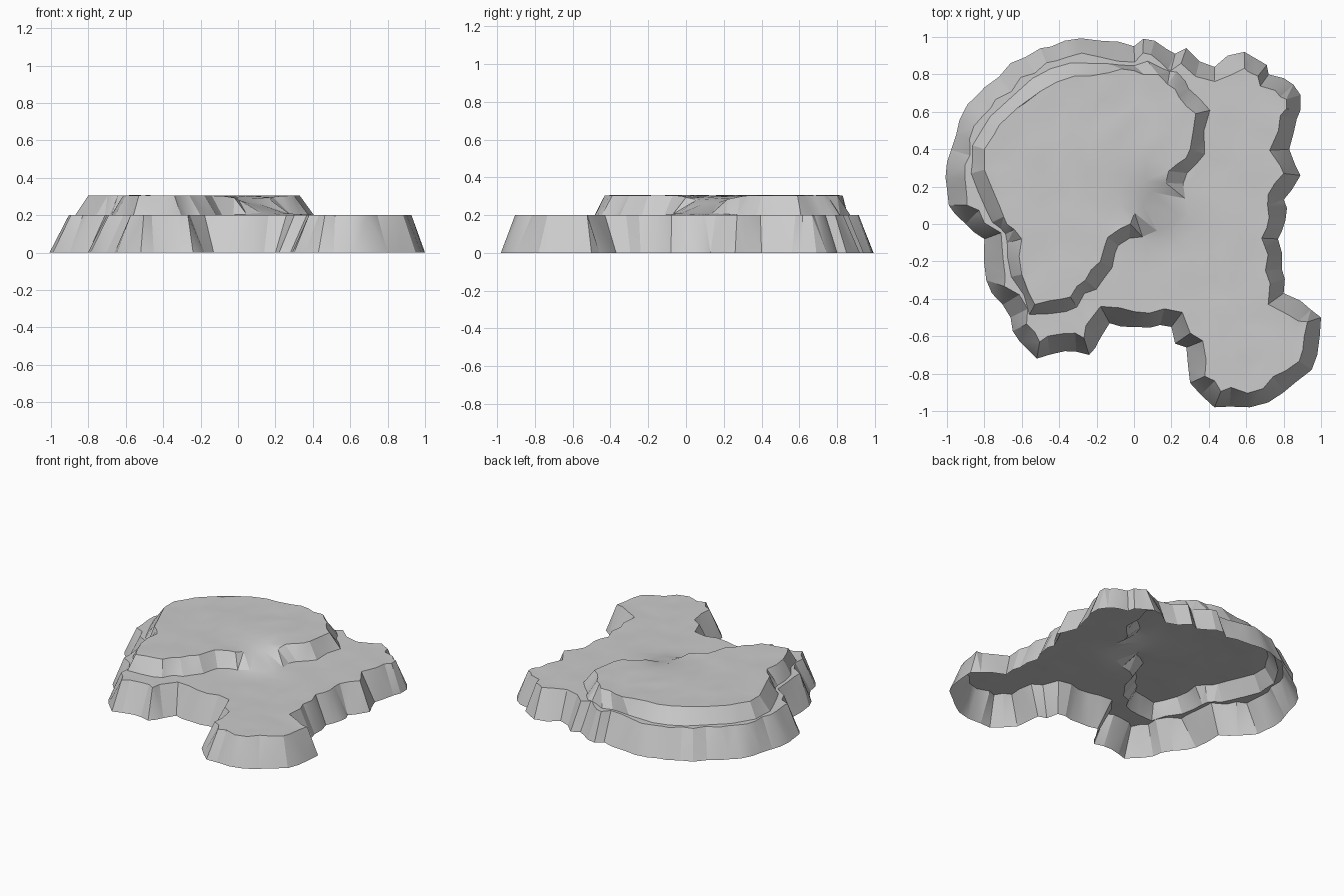
import bpy
import math
import random
from mathutils import Vector
from mathutils.geometry import delaunay_2d_cdt

random.seed(4)
LOWER_HEIGHT, UPPER_HEIGHT = .2, .305

default_cube = bpy.data.objects.get("Cube")
if default_cube:
    bpy.data.objects.remove(default_cube, do_unlink=True)

# Ground outline of the whole rock, clockwise from the west
GROUND = [
    (-1, .19), (-1, .33), (-.95, .48), (-.89, .64), (-.8, .73), (-.66, .86),
    (-.5, .94), (-.37, .98), (-.18, .98), (0, .95), (.05, .99), (.11, .98),
    (.22, .91), (.28, .94), (.35, .87), (.43, .84), (.5, .9), (.59, .92),
    (.71, .85), (.72, .8), (.8, .78), (.89, .69), (.87, .56), (.83, .4),
    (.89, .26), (.8, .13), (.81, .02), (.77, -.08), (.79, -.24), (.8, -.37),
    (.89, -.41), (1, -.5), (.98, -.7), (.95, -.78), (.8, -.9), (.62, -.98),
    (.43, -.98), (.3, -.85), (.28, -.66), (.22, -.64), (.2, -.55),
    (.14, -.54), (0, -.55), (-.13, -.53), (-.18, -.61), (-.24, -.7),
    (-.37, -.68), (-.52, -.72), (-.61, -.63), (-.66, -.5), (-.76, -.37),
    (-.79, -.3), (-.8, -.08), (-.9, 0), (-.99, .1),
]

# Edge of the raised terrace, clockwise from the north
TERRACE = [
    (.13, .8), (.22, .72), (.28, .63), (.33, .59), (.3, .4), (.23, .32),
    (.17, .22), (.05, .1), (-.02, 0), (-.14, -.07), (-.18, -.2),
    (-.26, -.3), (-.34, -.39), (-.45, -.41), (-.53, -.43), (-.6, -.27),
    (-.6, -.08), (-.68, 0), (-.72, .1), (-.8, .29), (-.8, .4), (-.72, .53),
    (-.5, .71), (-.32, .79), (-.13, .81), (0, .82),
]
RAMP_CENTRE = Vector((.12, .1))


def craggy(points, jitter):
    """Add a jittered point in the middle of every long segment."""
    ring = []
    for i, point in enumerate(points):
        a, b = Vector(point), Vector(points[(i + 1) % len(points)])
        ring.append(a)
        if (b - a).length > .1:
            shift = Vector((random.uniform(-1, 1), random.uniform(-1, 1)))
            ring.append((a + b) / 2 + shift * jitter)
    return ring


def inward(ring, i):
    """Smoothed inward direction at a point of a clockwise ring."""
    along = ring[(i + 2) % len(ring)] - ring[i - 2]
    along += ring[(i + 1) % len(ring)] - ring[i - 1]
    return Vector((along.y, -along.x)).normalized()


def inside(p, ring):
    """Even-odd test of a point against a ring."""
    hit = False
    for i, a in enumerate(ring):
        b = ring[i - 1]
        if (a.y > p.y) != (b.y > p.y):
            if p.x < a.x + (b.x - a.x) * (p.y - a.y) / (b.y - a.y):
                hit = not hit
    return hit


def ramp_weight(p):
    return math.exp(-(p - RAMP_CENTRE).length_squared / .02)


def upper_z(p):
    return UPPER_HEIGHT - .05 * ramp_weight(p)


def lower_z(p):
    return LOWER_HEIGHT + .03 * ramp_weight(p)


# Cliff lines: ground, lower rim, foot of the terrace, terrace rim
ground = craggy(GROUND, .015)
rim = [p + inward(ground, i) * random.uniform(.075, .105)
       for i, p in enumerate(ground)]
terrace = craggy(TERRACE, .015)
foot = []
for i, p in enumerate(terrace):
    reach = random.uniform(.055, .085) + .15 * ramp_weight(p)
    out = -inward(terrace, i)
    while not inside(p + out * (reach + .015), rim) and reach > .01:
        reach *= .8
    foot.append(p + out * reach)

points, heights, edges = [], [], []


def add_ring(ring, height):
    start, count = len(points), len(ring)
    points.extend(ring)
    heights.extend(height(p) for p in ring)
    edges.extend((start + i, start + (i + 1) % count) for i in range(count))


add_ring(ground, lambda p: 0)
add_ring(rim, lambda p: LOWER_HEIGHT)
add_ring(foot, lower_z)
add_ring(terrace, upper_z)

# Gently uneven points over both flat tops
ring_points = list(points)
STEP = .08
for row in range(-12, 13):
    for column in range(-12, 13):
        p = Vector((column + random.uniform(-.35, .35),
                    row + random.uniform(-.35, .35))) * STEP
        if min((p - q).length for q in ring_points) < .035:
            continue
        bump = random.uniform(-.005, .002)
        if inside(p, terrace):
            z = upper_z(p)
        elif inside(p, foot) or not inside(p, rim):
            continue
        else:
            z = lower_z(p)
        points.append(p)
        heights.append(z + bump)

# One open-bottomed shell through all the cliff lines
flat, _, faces, origins, _, _ = delaunay_2d_cdt(points, edges, [], 1, 1e-5)
verts = []
for p, source in zip(flat, origins):
    z = heights[source[0]] if source else LOWER_HEIGHT
    verts.append((p.x, p.y, z))

mesh = bpy.data.meshes.new("rock_plateau")
mesh.from_pydata(verts, [], faces)
mesh.update()
rock = bpy.data.objects.new("rock_plateau", mesh)
bpy.context.collection.objects.link(rock)

# Plain stone colour
stone = bpy.data.materials.new("grey_stone")
stone.use_nodes = True
colour = (.6, .6, .6, 1)
stone.diffuse_color = colour
stone.node_tree.nodes["Principled BSDF"].inputs["Base Color"].default_value = colour
mesh.materials.append(stone)

# Soft tops, sharp cliffs
bpy.ops.object.select_all(action="DESELECT")
rock.select_set(True)
bpy.context.view_layer.objects.active = rock
bpy.ops.object.shade_smooth_by_angle(angle=math.radians(20))
